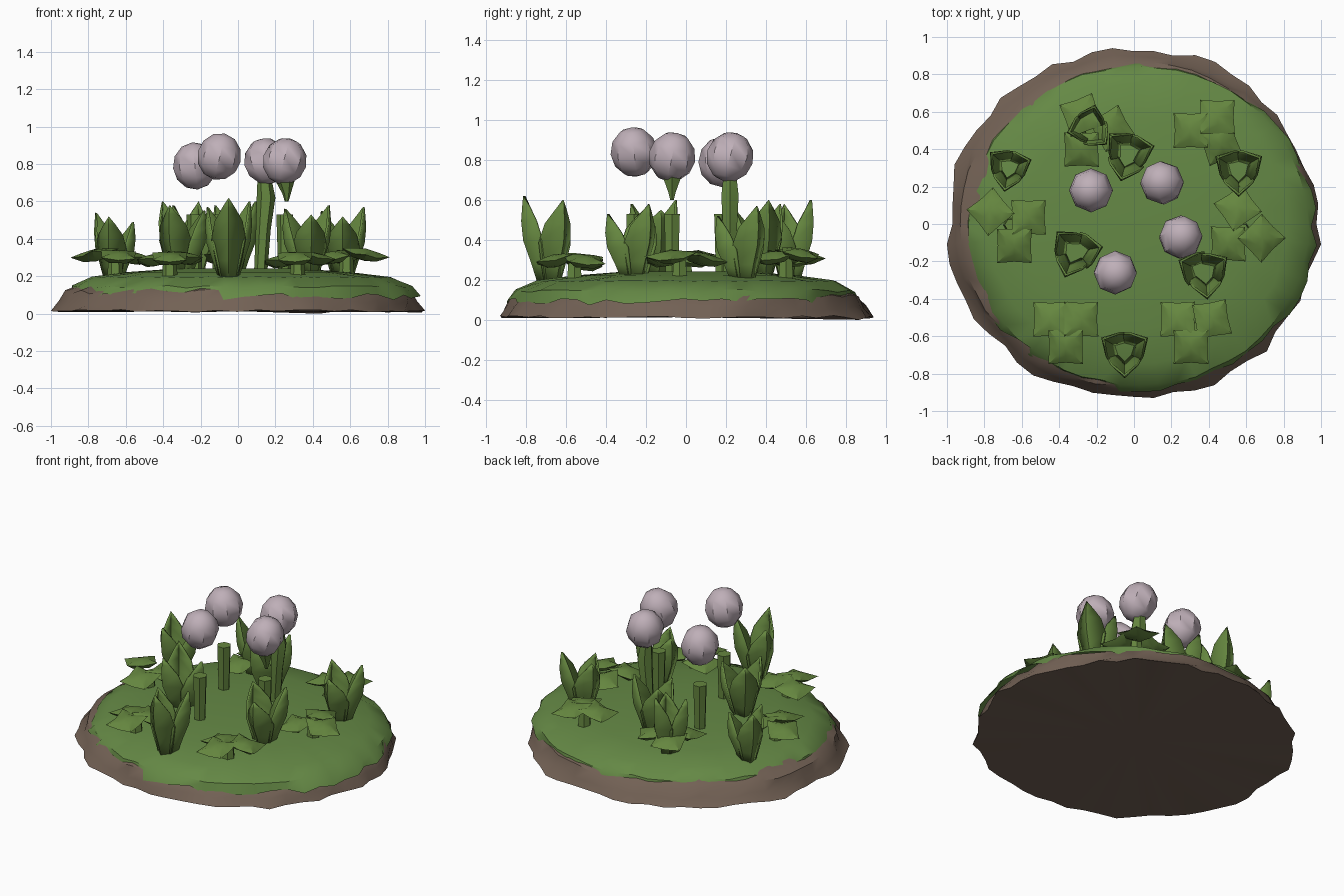
import bpy, bmesh, math, random
from mathutils import Vector, Matrix

if "Cube" in bpy.data.objects:
    bpy.data.objects.remove(bpy.data.objects["Cube"])

rnd = random.Random(7)


def material(name, color):
    m = bpy.data.materials.new(name)
    m.diffuse_color = (*color, 1)
    m.use_nodes = True
    m.node_tree.nodes["Principled BSDF"].inputs["Base Color"].default_value = m.diffuse_color
    return m


GRASS = material("grass", (0.13, 0.25, 0.06))
DIRT = material("dirt", (0.17, 0.12, 0.09))
LEAF = material("leaf", (0.13, 0.24, 0.05))
PETAL = material("petal", (0.52, 0.43, 0.48))


def finish(name, bm, mat, angle=40):
    bmesh.ops.recalc_face_normals(bm, faces=bm.faces)
    me = bpy.data.meshes.new(name)
    bm.to_mesh(me)
    bm.free()
    me.materials.append(mat)
    ob = bpy.data.objects.new(name, me)
    bpy.context.collection.objects.link(ob)
    bpy.ops.object.select_all(action='DESELECT')
    ob.select_set(True)
    bpy.context.view_layer.objects.active = ob
    bpy.ops.object.shade_smooth_by_angle(angle=math.radians(angle))
    return ob


def loft(bm, rings, cap_start=False, cap_end=False):
    vs = [[bm.verts.new(p) for p in r] for r in rings]
    n = len(vs[0])
    for a, b in zip(vs, vs[1:]):
        for i in range(n):
            bm.faces.new((a[i], a[(i + 1) % n], b[(i + 1) % n], b[i]))
    for ring, cap in ((vs[0], cap_start), (vs[-1], cap_end)):
        if cap:
            c = bm.verts.new(sum((v.co for v in ring), Vector()) / n)
            for i in range(n):
                bm.faces.new((ring[i], ring[(i + 1) % n], c))


def ground(x, y):
    return 0.25 - 0.08 * (x * x + y * y)


# Mound: jagged dirt base with a ragged grass cap
N = 56


def ring(rx, ry, z, jag=0.0, zjag=0.0, cx=0.0, cy=0.0):
    pts = []
    for i in range(N):
        a = 2 * math.pi * i / N
        k = 1 + rnd.uniform(-jag, jag)
        pts.append(Vector((cx + rx * k * math.cos(a), cy + ry * k * math.sin(a),
                           z + rnd.uniform(-zjag, zjag))))
    return pts


foot = ring(0.97, 0.91, 0.014, 0.025, 0.008)
for axis, lo, hi in ((0, -1, 1), (1, -0.93, 0.94)):
    a, b = min(p[axis] for p in foot), max(p[axis] for p in foot)
    for p in foot:
        p[axis] = lo + (p[axis] - a) / (b - a) * (hi - lo)
min(foot, key=lambda p: p.z).z = 0
bm = bmesh.new()
loft(bm, [foot, ring(0.955, 0.90, 0.06, 0.012, 0.012), ring(0.93, 0.87, 0.115, 0.01, 0.012),
          ring(0.84, 0.78, 0.16)], True, True)
finish("dirt_base", bm, DIRT)

bm = bmesh.new()
loft(bm, [ring(0.935, 0.87, 0.09, 0.02, 0.022, 0.03, -0.015),
          ring(0.91, 0.85, 0.145, 0.008, 0.008, 0.025, -0.01),
          ring(0.80, 0.75, 0.195, 0.01, 0.004, 0.02),
          ring(0.60, 0.56, 0.222), ring(0.32, 0.30, 0.242)], False, True)
finish("grass_cap", bm, GRASS)


# Upright plants: three pointed blades wrapped into a cup
ROWS = [(0.0, 0.06, 0.045), (0.25, 0.095, 0.07), (0.5, 0.135, 0.092),
        (0.72, 0.145, 0.075), (0.88, 0.14, 0.035), (1.0, 0.135, 0.0)]


def cup_plant(x, y, top, ang, size=1.0):
    bm = bmesh.new()
    z0 = ground(x, y) - 0.04
    for k in range(3):
        a = math.radians(ang + 120 * k)
        h = top - z0 - (0, 0.02, 0.05)[k]
        u, w = Vector((math.cos(a), math.sin(a), 0)), Vector((-math.sin(a), math.cos(a), 0))
        prev = None
        for t, r, half in ROWS:
            base = Vector((x, y, z0 + t * h))
            mid = bm.verts.new(base + u * r * size)
            if half:
                inner = r * (0.32 if t < 0.6 else 0.32 + (t - 0.6) * 1.6)
                sides = [bm.verts.new(base + (u * inner + w * s * half) * size) for s in (-1, 1)]
                row = [sides[0], mid, sides[1]]
                if prev:
                    for i in (0, 1):
                        bm.faces.new((prev[i], prev[i + 1], row[i + 1], row[i]))
                prev = row
            else:
                for i in (0, 1):
                    bm.faces.new((prev[i], prev[i + 1], mid))
    ob = finish("cup_plant", bm, LEAF)
    mod = ob.modifiers.new("thickness", 'SOLIDIFY')
    mod.thickness = 0.012


for args in ((-0.67, 0.30, 0.54, 140, 0.9), (-0.03, 0.38, 0.60, 15), (0.56, 0.29, 0.57, 30),
             (-0.32, -0.15, 0.60, 130), (0.38, -0.26, 0.58, 35), (-0.05, -0.68, 0.62, 270),
             (-0.24, 0.52, 0.60, 75, 0.85)):
    cup_plant(*args)


# Low rosettes: three squarish pillow leaves on a short stalk
def pillow(bm, x, y, z, rot, size, cx, cy):
    tilt = Matrix.Rotation(math.radians(12), 3, Vector((cy - y, x - cx, 0)).normalized())
    spin = Matrix.Rotation(math.radians(rot), 3, 'Z')
    outline = [(-1, -1), (0, -0.95), (1, -1), (0.95, 0), (1, 1), (0, 0.95), (-1, 1), (-0.95, 0)]

    def put(px, py, pz):
        return Vector((x, y, z)) + tilt @ (spin @ Vector((px * size, py * size, pz)))
    rim = [bm.verts.new(put(px, py, 0.012 * (abs(px) + abs(py) - 1))) for px, py in outline]
    for sgn in (1, -1):
        inner = [bm.verts.new(put(px * 0.5, py * 0.5, sgn * 0.025)) for px, py in outline]
        tip = bm.verts.new(put(0, 0, sgn * 0.033))
        for i in range(8):
            j = (i + 1) % 8
            bm.faces.new((rim[i], rim[j], inner[j], inner[i]))
            bm.faces.new((inner[i], inner[j], tip))


def tube(bm, points, radii, sides=6):
    loft(bm, [[Vector(p) + Vector((r * math.cos(2 * math.pi * i / sides),
                                   r * math.sin(2 * math.pi * i / sides), 0))
               for i in range(sides)] for p, r in zip(points, radii)], True, True)


ROSETTES = [
    (0.285, ((-0.445, -0.51, 0), (-0.285, -0.51, 0), (-0.365, -0.655, 0))),
    (0.285, ((0.235, -0.51, 0), (0.415, -0.51, 10), (0.305, -0.655, 0))),
    (0.305, ((-0.565, 0.035, 0), (-0.64, -0.115, 0), (-0.765, 0.065, 40))),
    (0.305, ((0.505, -0.105, 0), (0.68, -0.075, 45), (0.555, 0.085, 35))),
    (0.315, ((0.445, 0.57, 0), (0.46, 0.43, 20), (0.305, 0.50, 0))),
    (0.30, ((-0.28, 0.58, 20), (-0.28, 0.40, 0), (-0.12, 0.51, 30))),
]
for z, leaves in ROSETTES:
    bm = bmesh.new()
    cx, cy = sum(l[0] for l in leaves) / 3, sum(l[1] for l in leaves) / 3
    for x, y, rot in leaves:
        pillow(bm, x, y, z + rnd.uniform(-0.008, 0.012), rot, 0.093, cx, cy)
    tube(bm, [(cx, cy, 0.17), (cx, cy, z)], [0.045, 0.035])
    finish("leaf_rosette", bm, LEAF)


# Round blossoms, with cut-off stems or a full stem
FLOWERS = [(-0.23, 0.18, 0.79, 'stub'), (0.15, 0.22, 0.815, 'full'),
           (0.25, -0.07, 0.815, 'calyx'), (-0.10, -0.26, 0.84, 'stub')]
for x, y, z, kind in FLOWERS:
    bm = bmesh.new()
    turn = Matrix.Rotation(rnd.uniform(-0.3, 0.3), 4, 'X') @ Matrix.Rotation(rnd.uniform(-0.3, 0.3), 4, 'Y')
    bmesh.ops.create_uvsphere(bm, u_segments=8, v_segments=6, radius=1, matrix=Matrix.Translation(
        (x, y, z)) @ turn @ Matrix.Diagonal((0.118, 0.118, 0.127, 1)))
    finish("blossom", bm, PETAL, 35)
    bm = bmesh.new()
    if kind == 'full':
        tube(bm, [(x - 0.03, y, 0.2), (x - 0.015, y, 0.45), (x, y, 0.62), (x - 0.01, y, 0.74)],
             [0.035, 0.04, 0.05, 0.035])
    else:
        tube(bm, [(x, y, 0.2), (x, y, 0.38), (x, y, 0.53)], [0.035, 0.04, 0.045])
    if kind == 'calyx':
        tube(bm, [(x + 0.01, y, 0.60), (x + 0.01, y, 0.64), (x, y, 0.72)], [0.01, 0.022, 0.055])
    finish("stem", bm, LEAF)
